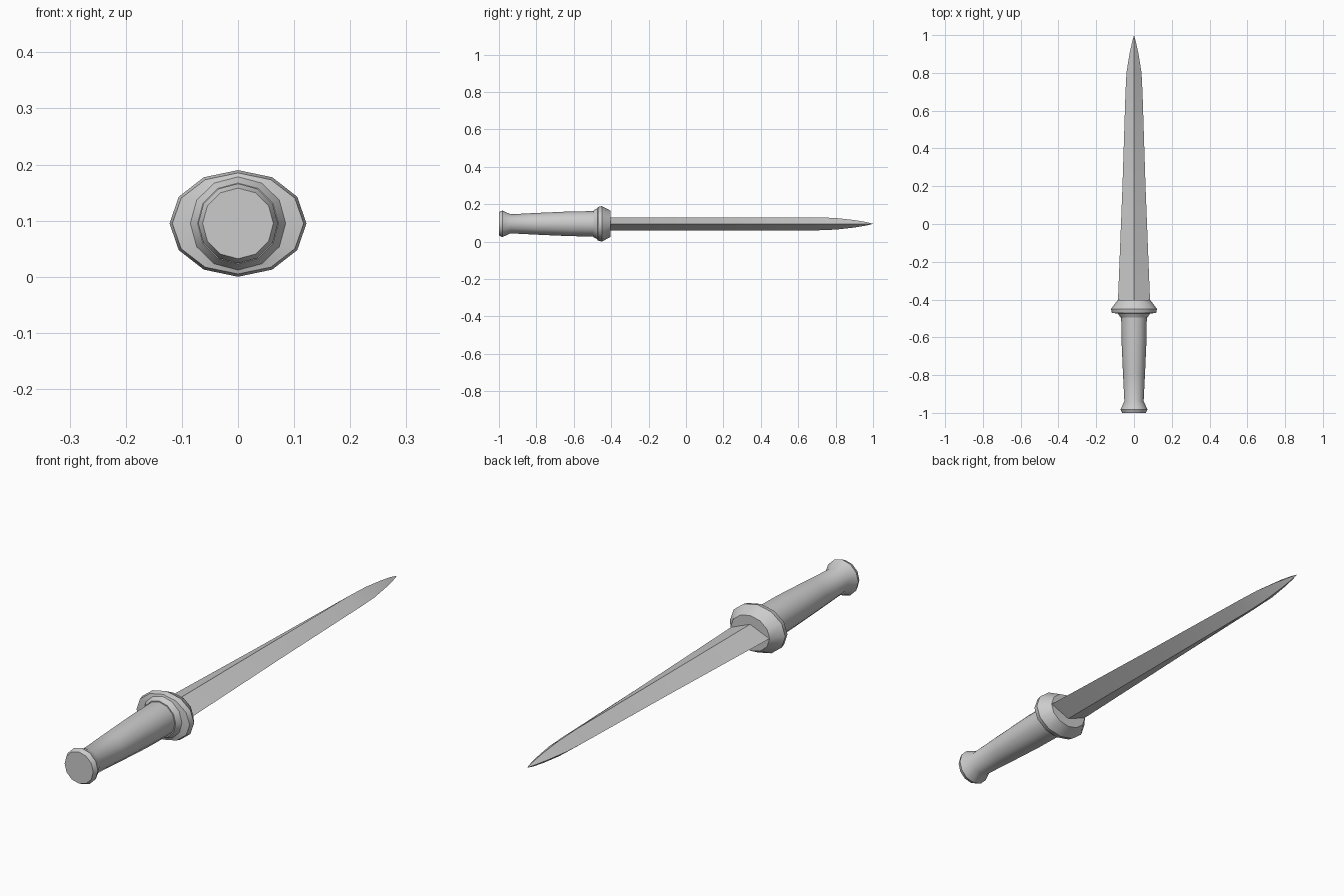
import bpy
import bmesh
from math import cos, sin, pi, radians

AXIS_Z = 0.095

cube = bpy.data.objects.get("Cube")
if cube:
    bpy.data.objects.remove(cube, do_unlink=True)

grey = bpy.data.materials.new("plain grey")
grey.use_nodes = True
grey.diffuse_color = (0.6, 0.6, 0.6, 1)
grey.node_tree.nodes["Principled BSDF"].inputs["Base Color"].default_value = (0.6, 0.6, 0.6, 1)


def loft(name, sections, sides, pointed=False):
    """Join elliptical rings (y, half width, half height) along the y axis."""
    bm = bmesh.new()
    rings = []
    for y, rx, rz in sections:
        angles = [2 * pi * i / sides for i in range(sides)]
        rings.append([bm.verts.new((rx * cos(a), y, AXIS_Z + rz * sin(a))) for a in angles])
    for a, b in zip(rings, rings[1:]):
        for i in range(sides):
            j = (i + 1) % sides
            bm.faces.new((a[i], a[j], b[j], b[i]))
    bm.faces.new(rings[0])
    if pointed:
        bmesh.ops.pointmerge(bm, verts=rings[-1], merge_co=(0, sections[-1][0], AXIS_Z))
    else:
        bm.faces.new(rings[-1])
    bmesh.ops.recalc_face_normals(bm, faces=bm.faces[:])
    mesh = bpy.data.meshes.new(name)
    bm.to_mesh(mesh)
    bm.free()
    mesh.materials.append(grey)
    obj = bpy.data.objects.new(name, mesh)
    bpy.context.collection.objects.link(obj)
    bpy.ops.object.select_all(action="DESELECT")
    obj.select_set(True)
    bpy.context.view_layer.objects.active = obj
    bpy.ops.object.shade_smooth_by_angle(angle=radians(40))
    return obj


# Round grip with a flared pommel
grip = [(-1.0, 0.063), (-0.982, 0.071), (-0.938, 0.051),
        (-0.8, 0.058), (-0.62, 0.066), (-0.48, 0.068)]
loft("grip_and_pommel", [(y, r, r) for y, r in grip], 12)

# Oval guard with a stepped collar
loft("guard", [(-0.494, 0.072, 0.072), (-0.474, 0.085, 0.083), (-0.471, 0.117, 0.09),
               (-0.45, 0.122, 0.095), (-0.403, 0.086, 0.07)], 12)

# Diamond-section blade, tapering to a point
loft("blade", [(-0.41, 0.085, 0.035), (0.2, 0.061, 0.035), (0.7, 0.045, 0.035),
               (0.8, 0.04, 0.031), (0.9, 0.024, 0.02), (0.96, 0.011, 0.01),
               (1.0, 0.001, 0.001)], 4, pointed=True)
